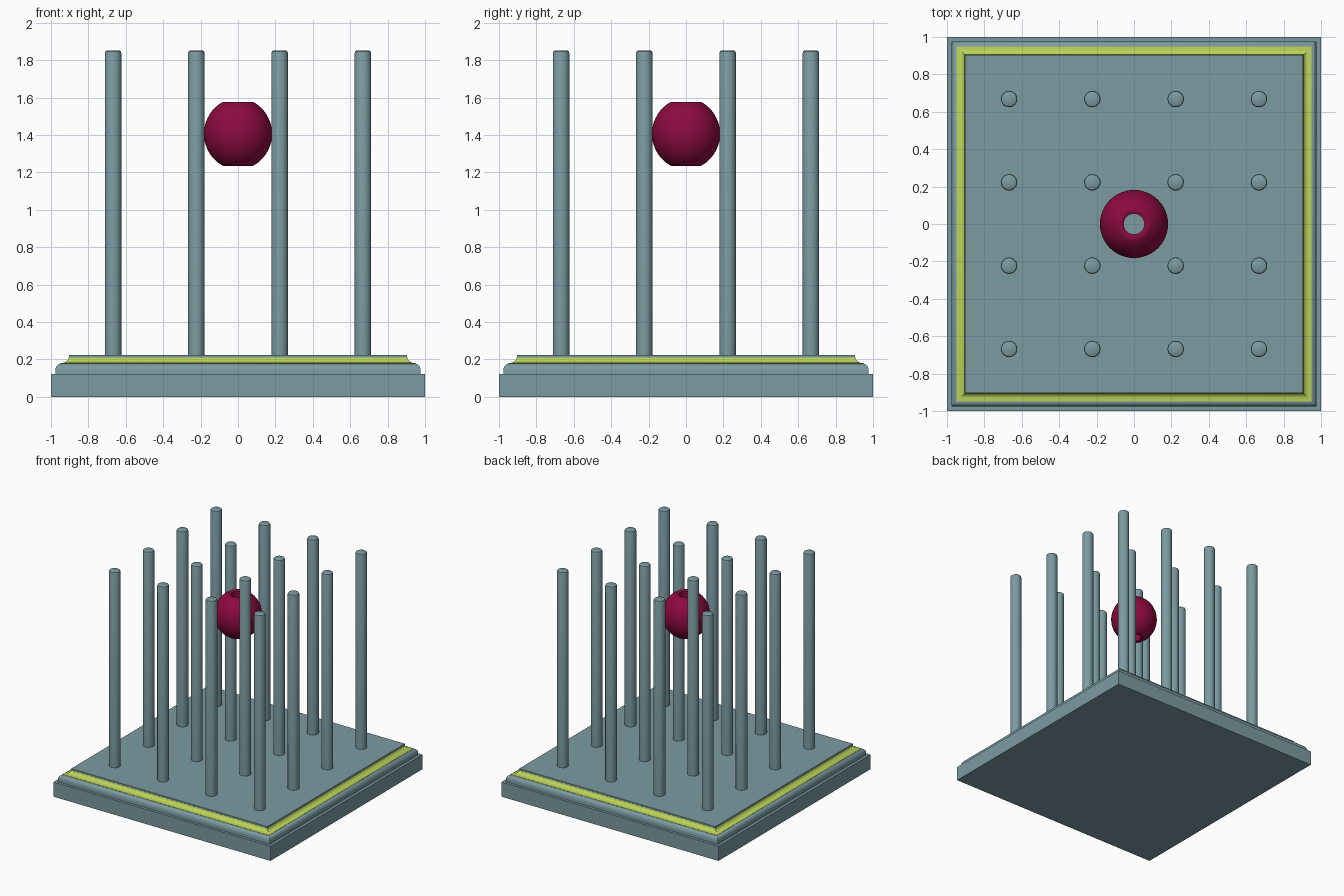
import bpy, bmesh
from math import sin, cos, pi, sqrt, radians

if "Cube" in bpy.data.objects:
    bpy.data.objects.remove(bpy.data.objects["Cube"])


def material(name, rgb):
    m = bpy.data.materials.new(name)
    m.diffuse_color = (*rgb, 1)
    m.use_nodes = True
    m.node_tree.nodes["Principled BSDF"].inputs["Base Color"].default_value = m.diffuse_color
    return m


SLATE = material("slate", (0.20, 0.33, 0.36))
LIME = material("lime", (0.50, 0.66, 0.10))
CRIMSON = material("crimson", (0.26, 0.003, 0.05))


def loft(name, profile, sides, mat, loc=(0, 0, 0), closed=False):
    """Sweep an (outward, z) profile round z; four sides gives a square of that half-width."""
    grow, turn = (sqrt(2), pi / 4) if sides == 4 else (1, 0)
    bm = bmesh.new()
    rings = []
    for r, z in profile:
        angles = [turn + 2 * pi * i / sides for i in range(sides)]
        rings.append([bm.verts.new((grow * r * cos(a), grow * r * sin(a), z)) for a in angles])
    pairs = list(zip(rings, rings[1:]))
    if closed:
        pairs.append((rings[-1], rings[0]))
    else:
        bm.faces.new(rings[0][::-1])
        bm.faces.new(rings[-1])
    for low, high in pairs:
        for i in range(sides):
            j = (i + 1) % sides
            bm.faces.new((low[i], low[j], high[j], high[i]))
    bmesh.ops.recalc_face_normals(bm, faces=bm.faces)
    mesh = bpy.data.meshes.new(name)
    bm.to_mesh(mesh)
    bm.free()
    mesh.shade_smooth()
    mesh.set_sharp_from_angle(angle=radians(35))
    mesh.materials.append(mat)
    ob = bpy.data.objects.new(name, mesh)
    ob.location = loc
    bpy.context.scene.collection.objects.link(ob)
    return ob


# Square plinth with a rounded moulding step
loft("base_slab", [(1, 0), (1, 0.122)], 4, SLATE)
shoulder = [(0.943 + 0.034 * cos(i * pi / 12), 0.142 + 0.036 * sin(i * pi / 12)) for i in range(7)]
loft("base_moulding", [(0.977, 0.122)] + shoulder, 4, SLATE)

# Coloured cove trim, and the top plate above it
cove = [(0.95 - 0.045 * sin(i * pi / 12), 0.21 - 0.03 * cos(i * pi / 12)) for i in range(7)]
loft("cove_trim", [(0.95, 0.178)] + cove, 4, LIME)
loft("top_plate", [(0.904, 0.21), (0.904, 0.223)], 4, SLATE)

# Four by four grid of rods with softened tops
rod = [(0.044, 0.215), (0.044, 1.838), (0.041, 1.847), (0.035, 1.851)]
spots = (-0.668, -0.223, 0.223, 0.668)
for row, y in enumerate(spots):
    for col, x in enumerate(spots):
        loft(f"rod_{row + 1}_{col + 1}", rod, 24, SLATE, (x, y, 0))

# Bead with a vertical bore, floating at the centre
N = 24
limit = radians(61)
bead = []
for i in range(N + 1):
    a = -limit + 2 * limit * i / N
    bead.append((-0.013 + 0.195 * cos(a), 0.195 * sin(a)))
bead += [(0.068, 0.171), (0.055, 0.165), (0.055, -0.165), (0.068, -0.171)]
loft("bead", bead, 48, CRIMSON, (0, 0, 1.406), closed=True)
